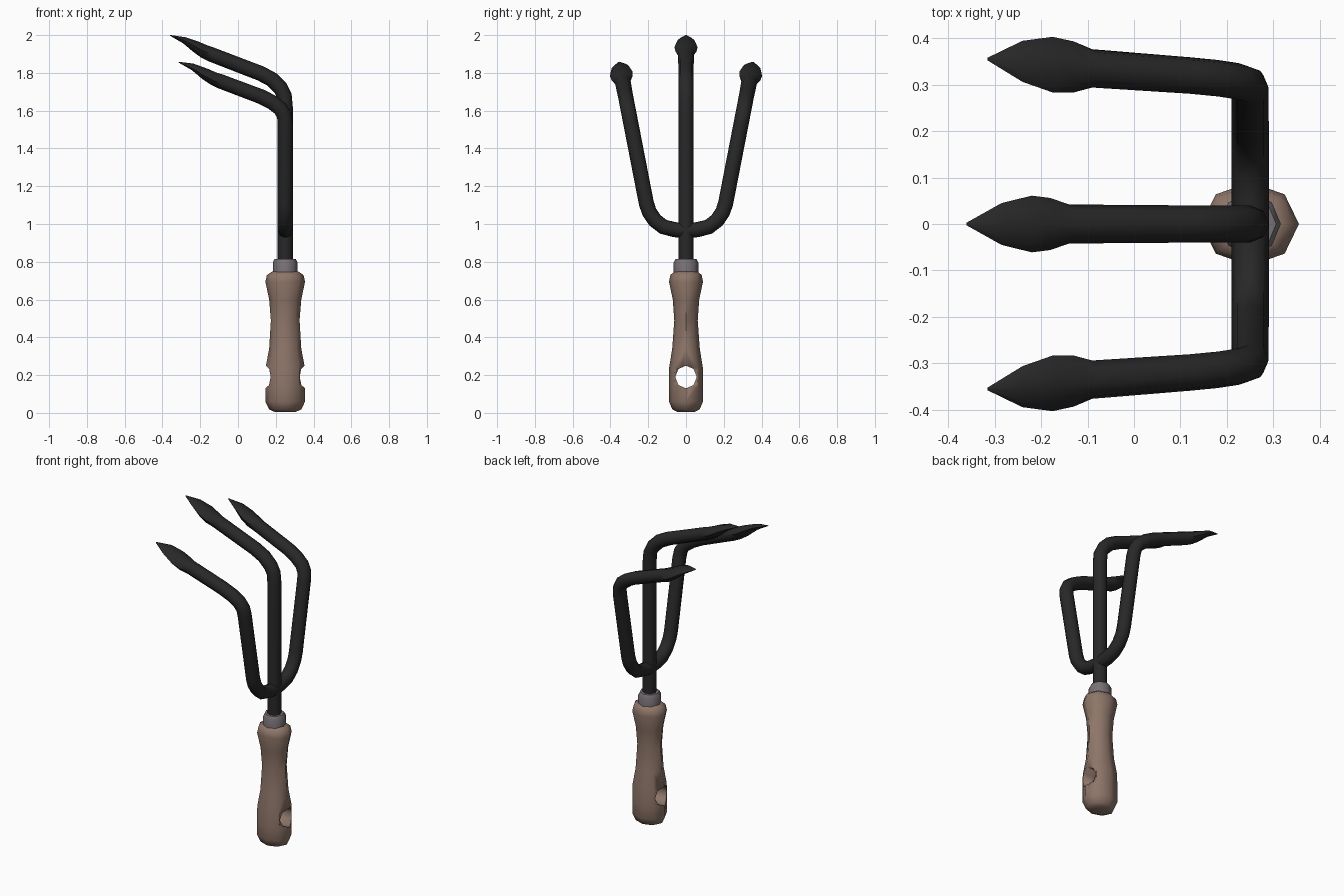
import bpy, bmesh, math
from mathutils import Vector

if "Cube" in bpy.data.objects:
    bpy.data.objects.remove(bpy.data.objects["Cube"])

CX = 0.25  # x of the handle and shaft axis


def material(name, rgb):
    m = bpy.data.materials.new(name)
    m.diffuse_color = (*rgb, 1)
    m.use_nodes = True
    m.node_tree.nodes["Principled BSDF"].inputs["Base Color"].default_value = m.diffuse_color
    return m


BLACK = material("black metal", (0.021, 0.021, 0.021))
WOOD = material("brown wood", (0.27, 0.18, 0.14))
GREY = material("grey ferrule", (0.19, 0.165, 0.18))


def skin(name, rings, mat, angle=52):
    """Closed tube through equal-sized rings of points, capped at both ends."""
    bm = bmesh.new()
    loops = [[bm.verts.new(p) for p in ring] for ring in rings]
    n = len(loops[0])
    for a, b in zip(loops, loops[1:]):
        for i in range(n):
            j = (i + 1) % n
            bm.faces.new((a[i], a[j], b[j], b[i]))
    bm.faces.new(loops[0][::-1])
    bm.faces.new(loops[-1])
    bmesh.ops.recalc_face_normals(bm, faces=bm.faces)
    me = bpy.data.meshes.new(name)
    bm.to_mesh(me)
    bm.free()
    me.materials.append(mat)
    ob = bpy.data.objects.new(name, me)
    bpy.context.collection.objects.link(ob)
    smooth(ob, angle)
    return ob


def smooth(ob, angle):
    bpy.ops.object.select_all(action='DESELECT')
    ob.select_set(True)
    bpy.context.view_layer.objects.active = ob
    bpy.ops.object.shade_smooth_by_angle(angle=math.radians(angle))


def turned(name, profile, mat, n=8):
    """Lathe with an elliptical section; profile rows are (rx, ry, z)."""
    rings = [[(CX + rx * math.cos(k * math.tau / n), ry * math.sin(k * math.tau / n), z)
              for k in range(n)] for rx, ry, z in profile]
    return skin(name, rings, mat)


def sweep(name, path, sizes, mat, n=8):
    """Sweep an ellipse (half width, half thickness) along a path, without twist."""
    pts = [Vector(p) for p in path]
    normal = Vector((1, 0, 0))
    prev, rings = None, []
    for i, p in enumerate(pts):
        d0 = (p - pts[max(i - 1, 0)]).normalized()
        d1 = (pts[min(i + 1, len(pts) - 1)] - p).normalized()
        t = (d0 + d1).normalized()
        if prev is not None:
            normal = prev.rotation_difference(t) @ normal
        normal = (normal - t * normal.dot(t)).normalized()
        prev = t
        side = t.cross(normal)
        w, h = sizes[i]
        rings.append([p + normal * h * math.cos(k * math.tau / n)
                      + side * w * math.sin(k * math.tau / n) for k in range(n)])
    return skin(name, rings, mat)


# Wooden grip
handle = turned("handle", [
    (0.055, 0.045, 0.005), (0.085, 0.072, 0.018), (0.105, 0.09, 0.06),
    (0.105, 0.09, 0.14), (0.104, 0.089, 0.24), (0.085, 0.073, 0.34),
    (0.076, 0.062, 0.49), (0.085, 0.07, 0.6), (0.105, 0.09, 0.695),
    (0.097, 0.083, 0.73), (0.07, 0.062, 0.748)], WOOD)

# Hanging hole through the grip
hole = skin("hole_cutter", [[(x, 0.057 * math.sin(k * math.tau / 8),
                              0.19 + 0.06 * math.cos(k * math.tau / 8)) for k in range(8)]
                            for x in (CX - 0.3, CX + 0.3)], WOOD)
hole.hide_render = True
cut = handle.modifiers.new("hole", 'BOOLEAN')
cut.operation = 'DIFFERENCE'
cut.solver = 'EXACT'
cut.object = hole
smooth(handle, 52)
bpy.ops.object.modifier_apply(modifier=cut.name)
bpy.data.objects.remove(hole)

# Metal collar on top of the grip
turned("collar", [(0.066, 0.066, 0.735), (0.066, 0.066, 0.795),
                  (0.056, 0.056, 0.815), (0.03, 0.03, 0.815)], GREY)

# Spade-shaped tip sizes, shared by all tines
ROD = (0.04, 0.04)
TIP = [(0.042, 0.039), (0.056, 0.036), (0.061, 0.031), (0.045, 0.017), (0.003, 0.002)]

# Middle tine, which is also the shaft
bend = [(CX, 1.62), (0.245, 1.68), (0.225, 1.72), (0.18, 1.765), (0.12, 1.797)]
tip = [(-0.14, 1.897), (-0.18, 1.914), (-0.22, 1.937), (-0.285, 1.973), (-0.36, 1.999)]
path = [(x, 0, z) for x, z in [(CX, 0.75)] + bend + tip]
sweep("middle_tine", path, [ROD] * 6 + TIP, BLACK)

# Outer tines: curved root, then a rise in a plane leaning outwards
root = [(0, 0.965), (0.06, 0.97), (0.12, 0.985), (0.165, 1.02), (0.195, 1.065), (0.21, 1.11)]
bend = [(CX, 1.535), (0.245, 1.575), (0.225, 1.61), (0.18, 1.645), (0.12, 1.675)]
tip = [(-0.09, 1.754), (-0.13, 1.77), (-0.175, 1.795), (-0.24, 1.832), (-0.315, 1.857)]
for s, label in ((1, "back"), (-1, "front")):
    path = [(CX, s * y, z) for y, z in root]
    path += [(x, s * (0.21 + 0.194 * (z - 1.11)), z) for x, z in bend + tip]
    sweep(label + "_tine", path, [ROD] * 11 + TIP, BLACK)
